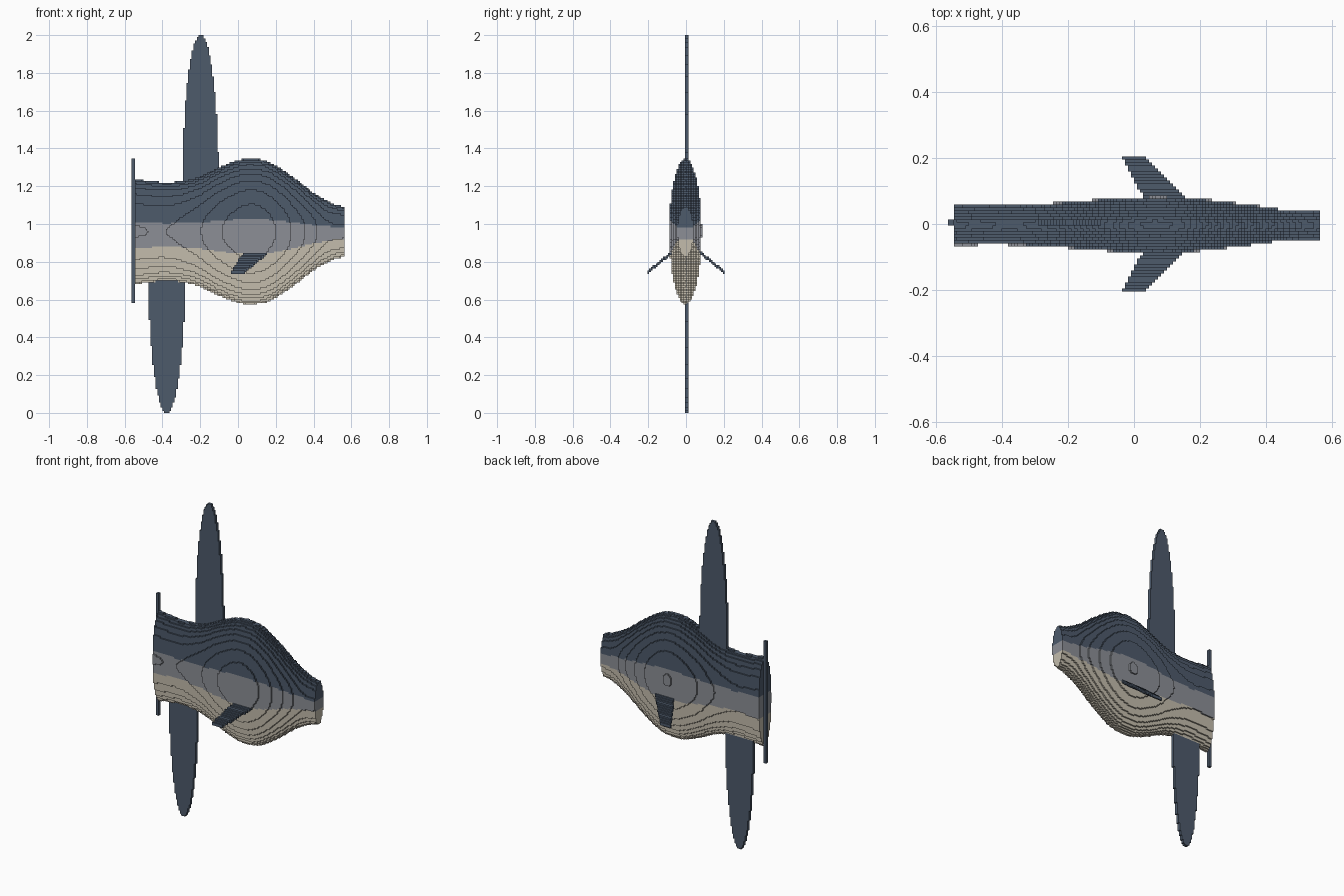
import bpy
import math

if "Cube" in bpy.data.objects:
    bpy.data.objects.remove(bpy.data.objects["Cube"], do_unlink=True)

V = 2 / 220                      # size of one block
MID_Z = 0.96                     # height of the body axis


def material(name, rgb):
    m = bpy.data.materials.new(name)
    m.use_nodes = True
    m.diffuse_color = (*rgb, 1)
    m.node_tree.nodes["Principled BSDF"].inputs["Base Color"].default_value = (*rgb, 1)
    return m


SLATE = material("slate blue", (0.075, 0.103, 0.148))
GREY = material("mid grey", (0.262, 0.275, 0.305))
CREAM = material("pale cream", (0.546, 0.503, 0.413))


def smooth_curve(points, x):
    """Smooth interpolation through (x, value) points."""
    n = len(points)
    if x <= points[0][0]:
        return points[0][1]
    for i in range(n - 1):
        (x0, a), (x1, b) = points[i], points[i + 1]
        if x <= x1:
            (xp, p), (xn, q) = points[max(i - 1, 0)], points[min(i + 2, n - 1)]
            t, d = (x - x0) / (x1 - x0), x1 - x0
            m0, m1 = (b - p) / (x1 - xp) * d, (q - a) / (xn - x0) * d
            return ((2*t**3 - 3*t*t + 1) * a + (t**3 - 2*t*t + t) * m0
                    + (3*t*t - 2*t**3) * b + (t**3 - t*t) * m1)
    return points[-1][1]


# Each direction with the four corners of that block face
FACES = [
    ((1, 0, 0), ((1, 0, 0), (1, 1, 0), (1, 1, 1), (1, 0, 1))),
    ((-1, 0, 0), ((0, 0, 0), (0, 0, 1), (0, 1, 1), (0, 1, 0))),
    ((0, 1, 0), ((0, 1, 0), (0, 1, 1), (1, 1, 1), (1, 1, 0))),
    ((0, -1, 0), ((0, 0, 0), (1, 0, 0), (1, 0, 1), (0, 0, 1))),
    ((0, 0, 1), ((0, 0, 1), (1, 0, 1), (1, 1, 1), (0, 1, 1))),
    ((0, 0, -1), ((0, 0, 0), (0, 1, 0), (1, 1, 0), (1, 0, 0))),
]


def block_part(name, lo, hi, rule, mats):
    """Fill the box lo..hi with blocks wherever rule(x, y, z) gives a material index."""
    # block grid: x edges and z edges on multiples of V, y centres on multiples of V
    off = (0, 0.5, 0)
    r = [range(math.floor(lo[k] / V + off[k]), math.ceil(hi[k] / V + off[k])) for k in range(3)]
    cells = {}
    for i in r[0]:
        for j in r[1]:
            for k in r[2]:
                m = rule((i + 0.5) * V, j * V, (k + 0.5) * V)
                if m is not None:
                    cells[i, j, k] = m
    index, verts, faces, slots = {}, [], [], []
    for (i, j, k), m in cells.items():
        for (dx, dy, dz), corners in FACES:
            if (i + dx, j + dy, k + dz) in cells:
                continue
            face = []
            for a, b, c in corners:
                key = (i + a, j + b, k + c)
                if key not in index:
                    index[key] = len(verts)
                    verts.append((key[0] * V, (key[1] - 0.5) * V, key[2] * V))
                face.append(index[key])
            faces.append(face)
            slots.append(m)
    mesh = bpy.data.meshes.new(name)
    mesh.from_pydata(verts, [], faces)
    for mat in mats:
        mesh.materials.append(mat)
    mesh.polygons.foreach_set("material_index", slots)
    mesh.update()
    ob = bpy.data.objects.new(name, mesh)
    bpy.context.collection.objects.link(ob)
    return ob


# Body: elliptical sections, dark back, grey flank band, pale belly
HEIGHT = [(-0.545, 0.278), (-0.4, 0.262), (-0.3, 0.267), (-0.2, 0.292), (-0.1, 0.34),
          (0, 0.377), (0.07, 0.385), (0.15, 0.374), (0.2, 0.35), (0.3, 0.283),
          (0.4, 0.205), (0.5, 0.15), (0.565, 0.132)]
WIDTH = [(-0.545, 0.061), (-0.36, 0.061), (-0.22, 0.068), (-0.1, 0.078), (0.07, 0.0852),
         (0.2, 0.079), (0.3, 0.068), (0.4, 0.055), (0.46, 0.046), (0.565, 0.044)]
PROFILE = {}


def body_rule(x, y, z):
    if x not in PROFILE:
        PROFILE[x] = smooth_curve(HEIGHT, x), smooth_curve(WIDTH, x)
    h, w = PROFILE[x]
    s = (z - MID_Z) / h
    if s * s + ((y + 0.003) / w) ** 2 > 1:
        return None
    return 0 if s > 0.17 else 1 if s > -0.31 else 2


block_part("body", (-60 * V, -0.1, 0.55), (62 * V, 0.1, 1.37), body_rule, [SLATE, GREY, CREAM])


# Tall back and belly fins: half ellipses, two blocks thick
def fin(name, cx, cz, half_width, tip):
    def rule(x, y, z):
        inside = ((x - cx) / half_width) ** 2 + ((z - cz) / (tip - cz)) ** 2 <= 1
        return 0 if inside else None
    block_part(name, (cx - 0.12, -0.004, min(cz, tip)), (cx + 0.12, 0.013, max(cz, tip)), rule, [SLATE])


fin("back_fin", -0.198, 1.2, 0.096, 2.002)
fin("belly_fin", -0.377, 0.78, 0.098, -0.002)

# Upright tail fin plate
block_part("tail_fin", (-62 * V, -0.004, 64 * V), (-60 * V, 0.013, 148 * V),
           lambda x, y, z: 0, [SLATE])


# Swept side fins sloping down and back
def side_fin(name, side):
    def rule(x, y, z):
        t = (side * y - 0.085) / 0.12          # 0 at the root, 1 at the tip
        if not -0.15 <= t <= 1:
            return None
        rear, front = 0.026 - 0.062 * t, 0.148 - 0.112 * t
        top = 0.842 - 0.1 * t
        return 0 if rear <= x <= front and abs(z - top) <= V * 0.95 else None
    y0, y1 = sorted((side * 0.06, side * 0.204))
    block_part(name, (-0.06, y0, 0.72), (0.18, y1, 0.88), rule, [SLATE])


side_fin("left_side_fin", 1)
side_fin("right_side_fin", -1)
